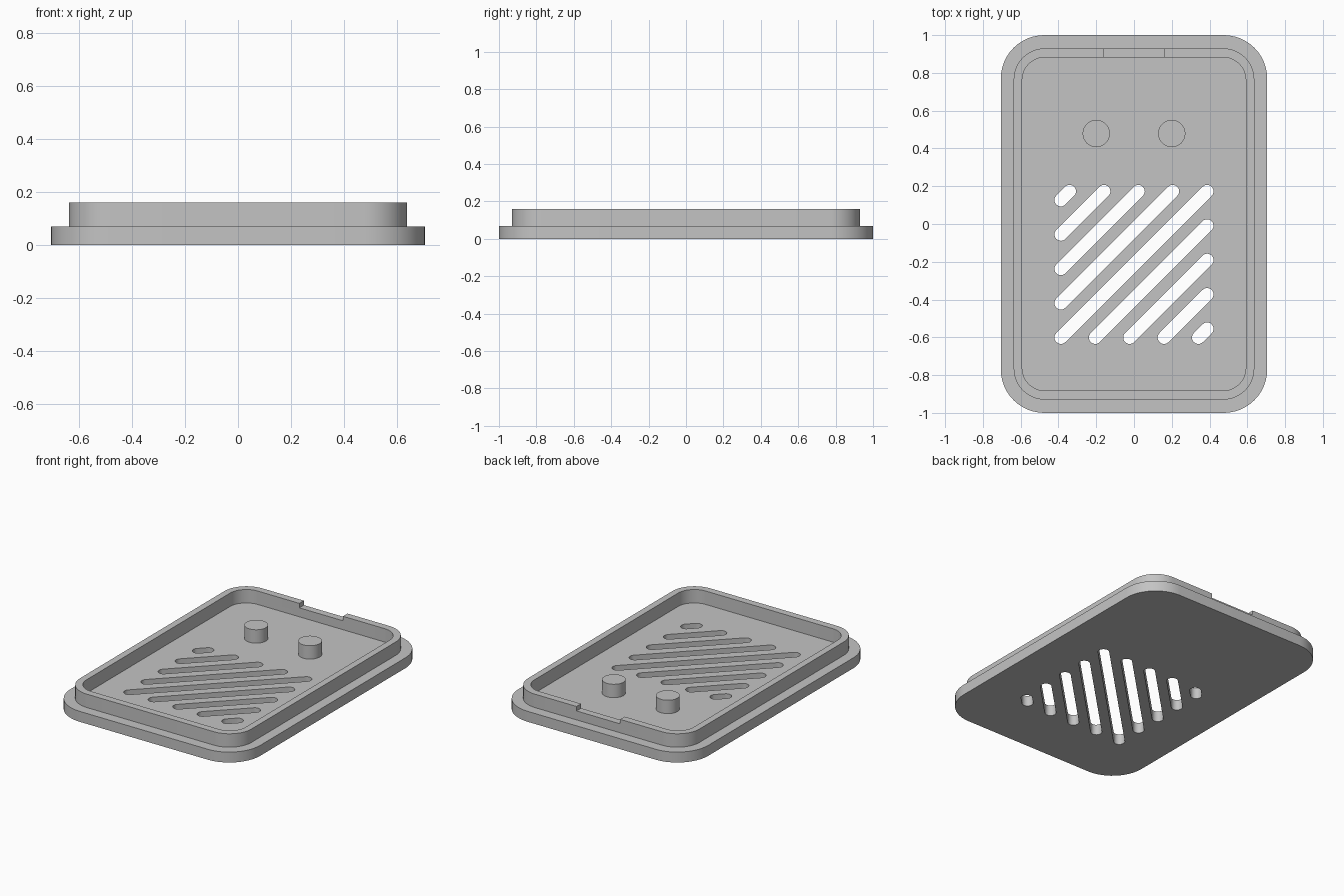
import bpy, bmesh, math

cube = bpy.data.objects.get("Cube")
if cube:
    bpy.data.objects.remove(cube)

grey = bpy.data.materials.new("plain grey")
grey.use_nodes = True
grey.diffuse_color = (0.55, 0.55, 0.55, 1)
grey.node_tree.nodes["Principled BSDF"].inputs["Base Color"].default_value = grey.diffuse_color

BASE_TOP, RIM_TOP = 0.07, 0.16


def arc(cx, cy, r, start, sweep, steps=12):
    return [(cx + r * math.cos(start + sweep * i / steps),
             cy + r * math.sin(start + sweep * i / steps)) for i in range(steps + 1)]


def rounded_rect(hx, hy, r):
    pts = []
    for i, (sx, sy) in enumerate([(1, 1), (-1, 1), (-1, -1), (1, -1)]):
        pts += arc(sx * (hx - r), sy * (hy - r), r, i * math.pi / 2, math.pi / 2)
    return pts


def slot(x0, y0, x1, y1, r):
    a = math.atan2(y1 - y0, x1 - x0)
    return arc(x1, y1, r, a - math.pi / 2, math.pi) + arc(x0, y0, r, a + math.pi / 2, math.pi)


def smooth(obj):
    bpy.ops.object.select_all(action="DESELECT")
    obj.select_set(True)
    bpy.context.view_layer.objects.active = obj
    bpy.ops.object.shade_smooth_by_angle(angle=math.radians(30))


def evaluated_mesh(obj):
    return bpy.data.meshes.new_from_object(obj.evaluated_get(bpy.context.evaluated_depsgraph_get()))


def slab(name, outlines, z0, z1):
    """Solid from a flat outline; further outlines become holes."""
    curve = bpy.data.curves.new(name, "CURVE")
    curve.dimensions, curve.fill_mode = "2D", "BOTH"
    curve.extrude = (z1 - z0) / 2
    for pts in outlines:
        sp = curve.splines.new("POLY")
        sp.points.add(len(pts) - 1)
        for p, (x, y) in zip(sp.points, pts):
            p.co = (x, y, 0, 1)
        sp.use_cyclic_u = True
    temp = bpy.data.objects.new("outline", curve)
    bpy.context.collection.objects.link(temp)
    mesh = evaluated_mesh(temp)
    bpy.data.objects.remove(temp)
    bm = bmesh.new()
    bm.from_mesh(mesh)
    bmesh.ops.remove_doubles(bm, verts=bm.verts, dist=1e-5)
    bmesh.ops.translate(bm, verts=bm.verts, vec=(0, 0, (z0 + z1) / 2))
    bmesh.ops.recalc_face_normals(bm, faces=bm.faces)
    bm.to_mesh(mesh)
    bm.free()
    mesh.materials.clear()
    mesh.materials.append(grey)
    obj = bpy.data.objects.new(name, mesh)
    bpy.context.collection.objects.link(obj)
    return obj


# Base plate with diagonal vent slots that fill a square
half, centre_y, pitch = 0.387, -0.214, 0.182
vents = []
for k in range(-4, 5):
    d = k * pitch
    x0, x1 = -half + max(-d, 0), half - max(d, 0)
    vents.append(slot(x0, x0 + d + centre_y, x1, x1 + d + centre_y, 0.034))
smooth(slab("base_plate", [rounded_rect(0.705, 1.0, 0.23)] + vents, 0, BASE_TOP))

# Raised rim with a shallow notch in the back wall
rim = slab("rim", [rounded_rect(0.637, 0.93, 0.165), rounded_rect(0.592, 0.882, 0.12)],
           BASE_TOP, RIM_TOP)
cutter = slab("notch_cutter", [[(-0.162, 0.8), (0.162, 0.8), (0.162, 1), (-0.162, 1)]],
              RIM_TOP - 0.03, RIM_TOP + 0.1)
cutter.hide_render = True
cut = rim.modifiers.new("notch", "BOOLEAN")
cut.operation, cut.solver, cut.object = "DIFFERENCE", "EXACT", cutter
rim.data = evaluated_mesh(rim)
rim.modifiers.clear()
bpy.data.objects.remove(cutter)
smooth(rim)

# Two round pegs
for side, sx in (("left", 1), ("right", -1)):
    smooth(slab(side + "_peg", [arc(sx * 0.2, 0.479, 0.072, 0, math.tau, 40)[:-1]],
                BASE_TOP, RIM_TOP))
